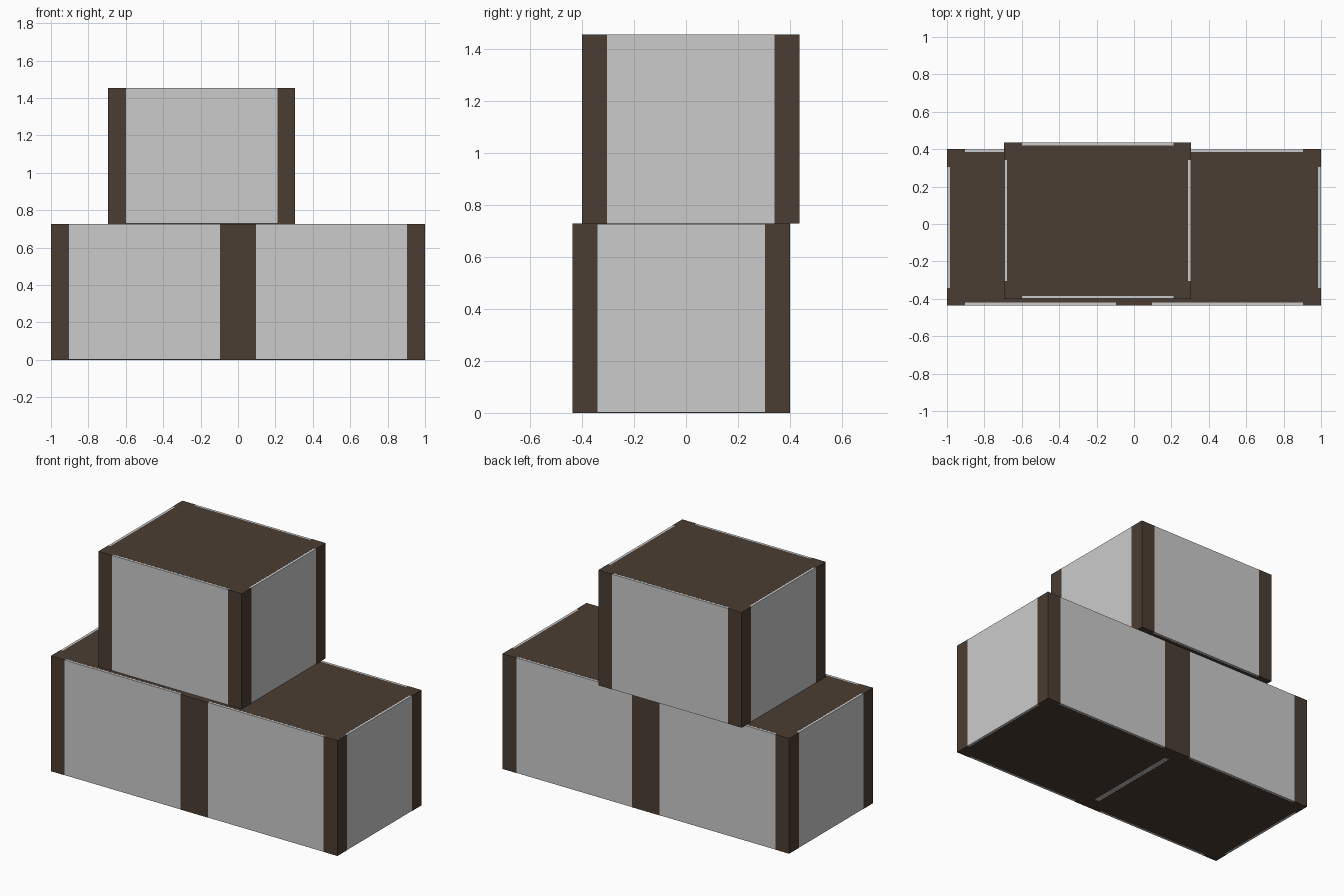
import bpy, bmesh

if "Cube" in bpy.data.objects:
    bpy.data.objects.remove(bpy.data.objects["Cube"])

W, D, H = 1.0, 0.837, 0.727      # crate size
POST, DEPTH = 0.096, 0.016       # corner post width, panel thickness
PROUD = 0.0006                   # frame stands just clear of the panels


def material(name, rgb):
    m = bpy.data.materials.new(name)
    m.diffuse_color = (*rgb, 1)
    m.use_nodes = True
    m.node_tree.nodes["Principled BSDF"].inputs["Base Color"].default_value = m.diffuse_color
    return m


dark = material("dark brown wood", (0.070, 0.047, 0.033))
light = material("pale grey panel", (0.60, 0.60, 0.60))


def prism(name, outline, z0, z1, mat):
    """Extrude a flat outline between two heights."""
    bm = bmesh.new()
    face = bm.faces.new([bm.verts.new((x, y, z0)) for x, y in outline])
    ext = bmesh.ops.extrude_face_region(bm, geom=[face])["geom"]
    bmesh.ops.translate(bm, vec=(0, 0, z1 - z0),
                        verts=[v for v in ext if isinstance(v, bmesh.types.BMVert)])
    bmesh.ops.recalc_face_normals(bm, faces=bm.faces)
    me = bpy.data.meshes.new(name)
    bm.to_mesh(me)
    bm.free()
    me.materials.append(mat)
    ob = bpy.data.objects.new(name, me)
    bpy.context.collection.objects.link(ob)
    return ob


def crate(name, x, y, z):
    a, b = W / 2, D / 2
    # pale box that shows between the posts
    p = PROUD
    panel = prism(name + "_panels",
                  [(-a + p, -b + p), (a - p, -b + p), (a - p, b - p), (-a + p, b - p)],
                  p, H - p, light)
    # dark body with a shallow full-height recess in each side
    i, j = a - POST, b - POST
    c, d = a - DEPTH, b - DEPTH
    quarter = [(a, j), (a, b), (i, b)]
    notch = [(c, -j), (c, j)] + quarter + [(i, d)]
    half = notch + [(-i, d), (-i, b), (-a, b), (-a, j), (-c, j)]
    outline = half + [(-c, -j), (-a, -j), (-a, -b), (-i, -b), (-i, -d),
                      (i, -d), (i, -b), (a, -b), (a, -j)]
    frame = prism(name + "_frame", outline, 0, H, dark)
    for ob in (panel, frame):
        ob.location = (x, y, z)


# two crates side by side, one stacked on top
crate("left_crate", -0.5, -0.0185, 0)
crate("right_crate", 0.5, -0.0185, 0)
crate("top_crate", -0.194, 0.0185, H)
